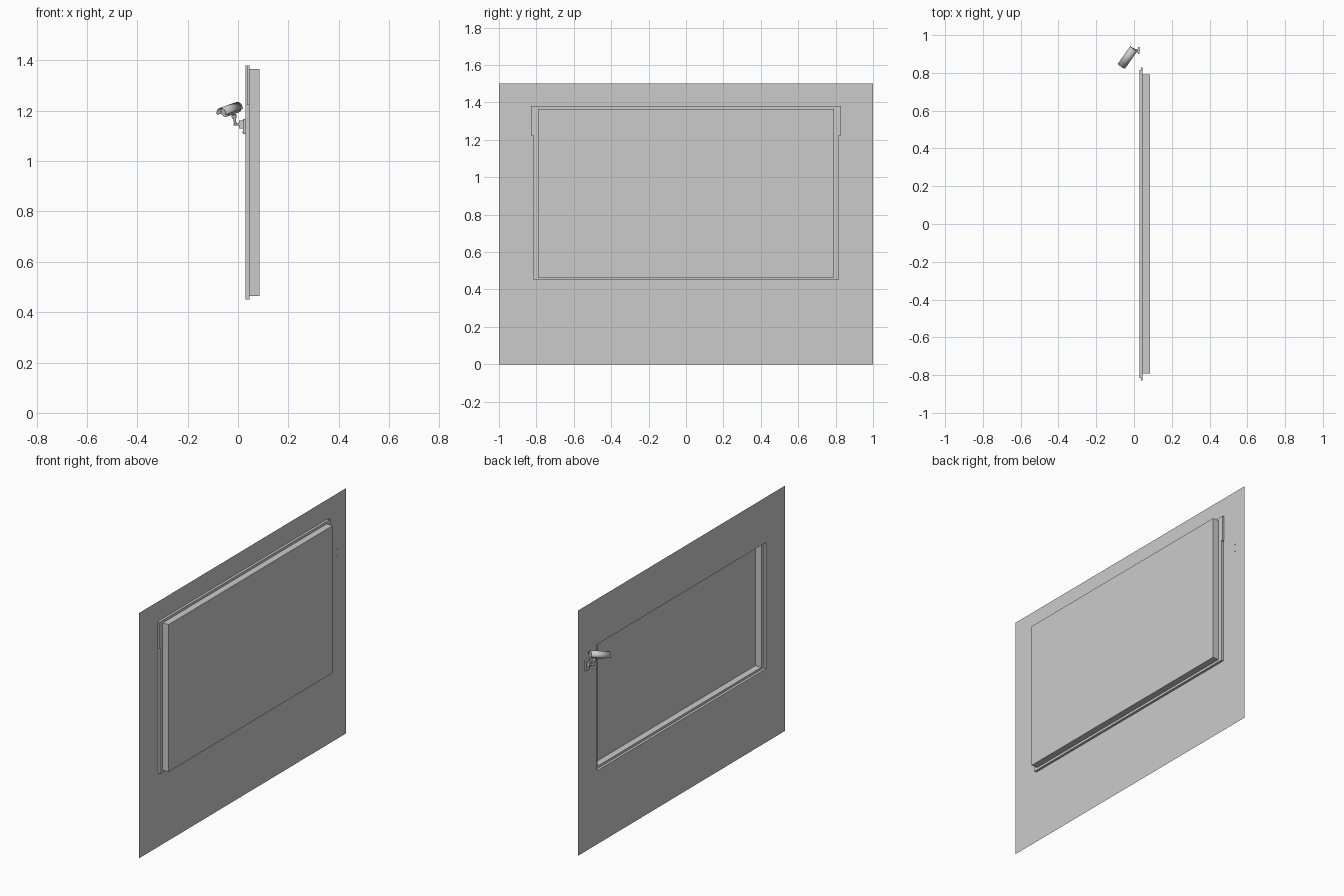
import bpy
import bmesh
from math import pi, cos, sin
from mathutils import Vector, Matrix

cube = bpy.data.objects.get("Cube")
if cube:
    bpy.data.objects.remove(cube, do_unlink=True)

grey = bpy.data.materials.new("plain_grey")
grey.use_nodes = True
grey.diffuse_color = (0.6, 0.6, 0.6, 1)
grey.node_tree.nodes["Principled BSDF"].inputs["Base Color"].default_value = (0.6, 0.6, 0.6, 1)

WALL_X = 0.03


def finish(name, bm, smooth=False):
    mesh = bpy.data.meshes.new(name)
    bm.to_mesh(mesh)
    bm.free()
    mesh.materials.append(grey)
    obj = bpy.data.objects.new(name, mesh)
    bpy.context.collection.objects.link(obj)
    if smooth:
        bpy.ops.object.select_all(action='DESELECT')
        obj.select_set(True)
        bpy.context.view_layer.objects.active = obj
        bpy.ops.object.shade_smooth_by_angle()
    return obj


def rect_rings(name, loops, fill=False):
    """Join upright rectangles (x, half width, bottom, top) one after another."""
    bm = bmesh.new()
    rings = [[bm.verts.new((x, y, z)) for y, z in ((-w, lo), (w, lo), (w, hi), (-w, hi))]
             for x, w, lo, hi in loops]
    for a, b in zip(rings, rings[1:]):
        for i in range(4):
            j = (i + 1) % 4
            bm.faces.new((a[i], a[j], b[j], b[i]))
    if fill:
        bm.faces.new(rings[-1])
    return finish(name, bm)


def box(name, low, high):
    low, high = Vector(low), Vector(high)
    bm = bmesh.new()
    bmesh.ops.create_cube(bm, size=1)
    bmesh.ops.scale(bm, vec=high - low, verts=bm.verts)
    bmesh.ops.translate(bm, vec=(low + high) / 2, verts=bm.verts)
    return finish(name, bm)


def rod(name, start, end, radius, sides=16):
    start, end = Vector(start), Vector(end)
    axis = end - start
    bm = bmesh.new()
    turn = axis.to_track_quat('Z', 'Y').to_matrix().to_4x4()
    bmesh.ops.create_cone(bm, cap_ends=True, segments=sides, radius1=radius, radius2=radius,
                          depth=axis.length, matrix=Matrix.Translation((start + end) / 2) @ turn)
    return finish(name, bm, True)


# Wall sheet with an opening, then the stepped window recess pressed through it
opening = (0.816, 0.45, 1.38)
pane = (0.792, 0.464, 1.365)
rect_rings("wall", [(WALL_X, 1, 0, 1.5), (WALL_X, *opening)])
rect_rings("window_frame", [(WALL_X, *opening), (0.045, *opening), (0.045, *pane)])
rect_rings("window_pane", [(0.045, *pane), (0.085, *pane)], fill=True)

# Shutter cover, flush with the wall, and its wider ears behind
rect_rings("shutter_cover", [(WALL_X, 0.816, 1.222, 1.38)], fill=True)
for side, label in ((1, "back"), (-1, "front")):
    ends = sorted((side * 0.816, side * 0.828))
    box("shutter_ear_" + label, (0.036, ends[0], 1.222), (0.045, ends[1], 1.38))
box("shutter_underside", (WALL_X, -0.816, 1.222), (0.045, 0.816, 1.224))

# Security camera: axis runs from the rear to the lens, tipped downwards
rear = Vector((0.0, 0.93, 1.212))
lens = Vector((-0.066, 0.836, 1.189))
ahead = (lens - rear).normalized()
across = ahead.cross(Vector((0, 0, 1))).normalized()
above = across.cross(ahead)
rod("camera_body", rear + ahead * 0.004, rear + ahead * 0.092, 0.019, 24)
rod("camera_lens", rear + ahead * 0.09, rear + ahead * 0.096, 0.012, 24)

# Sun hood: an open arch over the body
bm = bmesh.new()
steps = 16
arch = []
for i in range(steps + 1):
    angle = -0.25 + (pi + 0.5) * i / steps
    offset = (across * cos(angle) + above * sin(angle)) * 0.023
    arch.append([bm.verts.new(rear + offset), bm.verts.new(lens + offset)])
for a, b in zip(arch, arch[1:]):
    bm.faces.new((a[0], a[1], b[1], b[0]))
hood = finish("camera_hood", bm, True)
shell = hood.modifiers.new("thickness", 'SOLIDIFY')
shell.thickness = 0.002

# Bracket: wall plate, block, arm and post up to the body
box("bracket_plate", (0.02, 0.9, 1.107), (WALL_X, 0.936, 1.167))
box("bracket_block", (0.004, 0.909, 1.13), (0.02, 0.927, 1.16))
rod("bracket_arm", (0.006, 0.918, 1.146), (-0.018, 0.914, 1.146), 0.005)
rod("bracket_post", (-0.01, 0.915, 1.144), (-0.018, 0.902, 1.192), 0.005)
rod("bracket_collar", (-0.0145, 0.907, 1.172), (-0.017, 0.904, 1.184), 0.010)
for z, label in ((1.115, "lower"), (1.16, "upper")):
    rod("bracket_screw_" + label, (0.018, 0.918, z), (0.032, 0.918, z), 0.003, 8)
